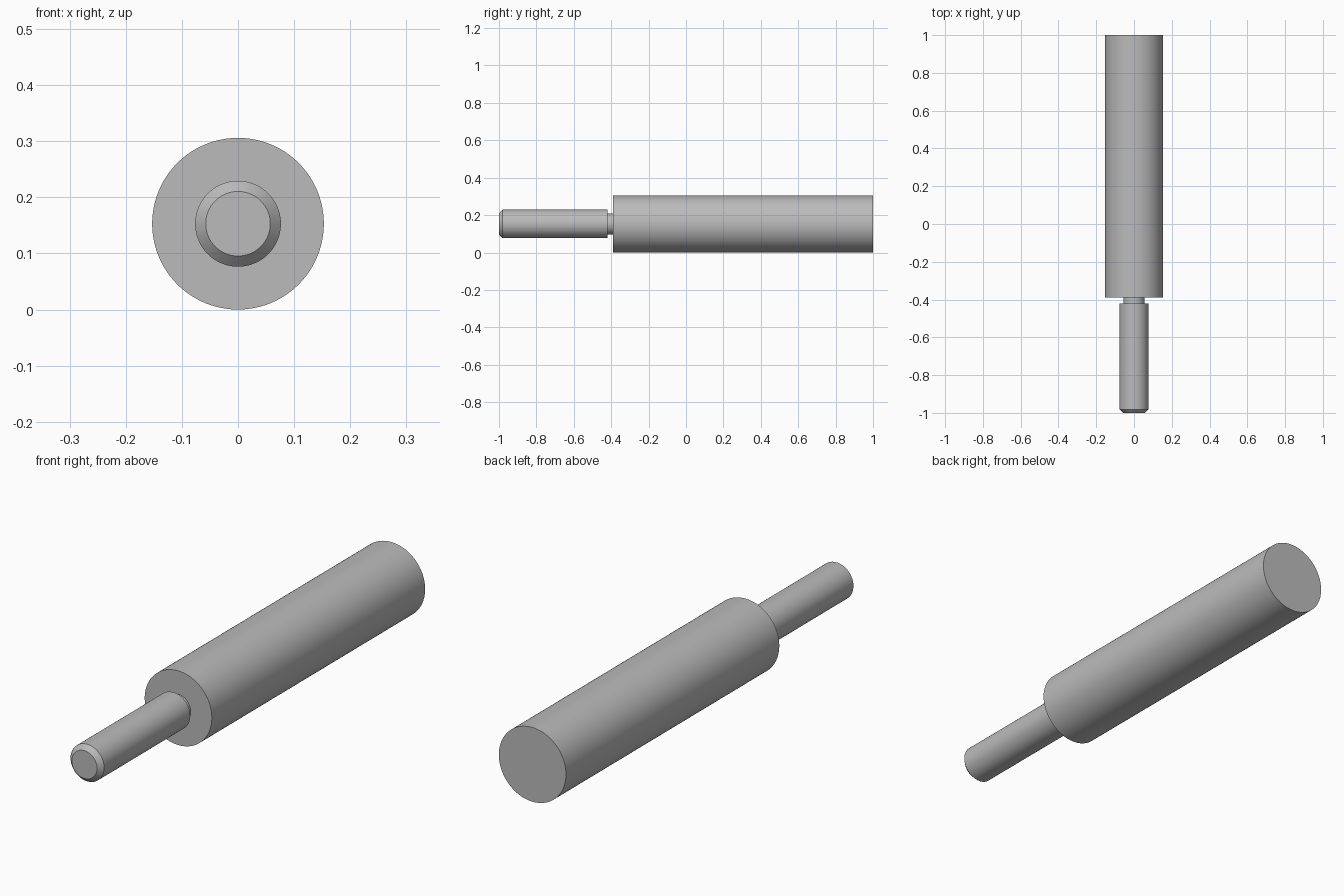
import bpy, bmesh, math
from mathutils import Matrix

cube = bpy.data.objects.get("Cube")
if cube:
    bpy.data.objects.remove(cube, do_unlink=True)

SIDES = 96
BODY_R, PIN_R, TIP_R, NECK_R = 0.153, 0.0765, 0.0575, 0.0565

# Plain grey metal
steel = bpy.data.materials.new("grey_steel")
steel.use_nodes = True
color = (0.5, 0.5, 0.5, 1)
steel.diffuse_color = color
steel.node_tree.nodes["Principled BSDF"].inputs["Base Color"].default_value = color

# Profile (radius, y): chamfered tip, pin, undercut neck, body
profile = [
    (TIP_R, -1.0), (PIN_R, -0.981),
    (PIN_R, -0.42), (NECK_R, -0.42),
    (NECK_R, -0.389), (BODY_R, -0.389),
    (BODY_R, 1.0),
]


def lathe(name, profile, material):
    """Revolve the profile about the y axis and cap both ends."""
    bm = bmesh.new()
    rings = []
    for r, y in profile:
        angles = [2 * math.pi * i / SIDES for i in range(SIDES)]
        rings.append([bm.verts.new((r * math.cos(a), y, r * math.sin(a))) for a in angles])
    for a, b in zip(rings, rings[1:]):
        for i in range(SIDES):
            j = (i + 1) % SIDES
            bm.faces.new((a[i], a[j], b[j], b[i]))
    bm.faces.new(rings[0])
    bm.faces.new(rings[-1])
    bmesh.ops.recalc_face_normals(bm, faces=bm.faces[:])
    bm.transform(Matrix.Translation((0, 0, BODY_R)))
    mesh = bpy.data.meshes.new(name)
    bm.to_mesh(mesh)
    bm.free()
    mesh.materials.append(material)
    obj = bpy.data.objects.new(name, mesh)
    bpy.context.collection.objects.link(obj)
    return obj


shaft = lathe("stepped_shaft", profile, steel)
bpy.ops.object.select_all(action="DESELECT")
shaft.select_set(True)
bpy.context.view_layer.objects.active = shaft
bpy.ops.object.shade_smooth_by_angle(angle=math.radians(30))
